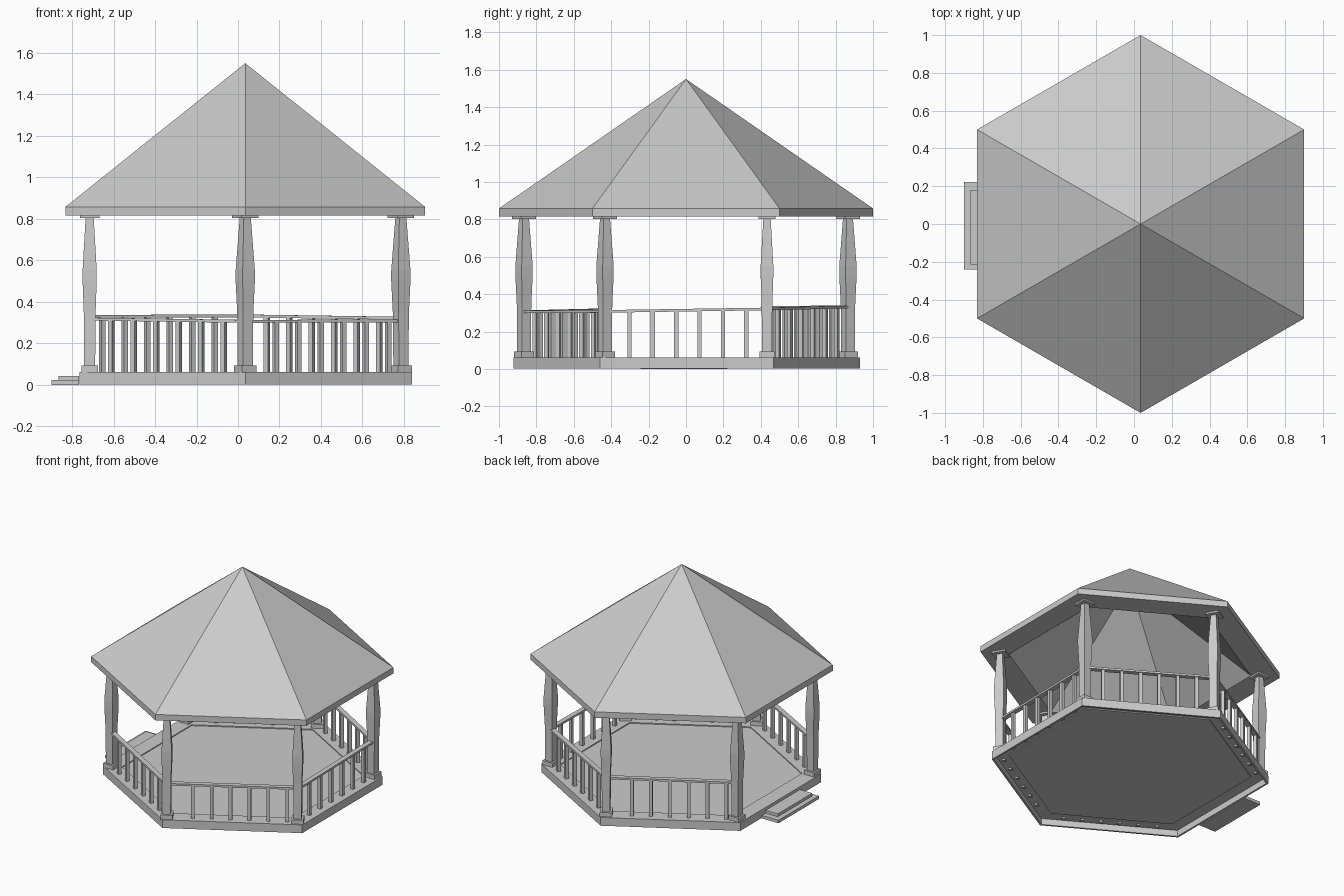
import bpy, bmesh
from math import cos, sin, pi, radians
from mathutils import Vector, Matrix

old = bpy.data.objects.get("Cube")
if old:
    bpy.data.objects.remove(old)

CX = 0.035          # hexagon centre along x
POST_R = 0.866      # radius of the post circle

grey = bpy.data.materials.new("plain_grey")
grey.use_nodes = True
colour = (0.6, 0.6, 0.6, 1)
grey.diffuse_color = colour
grey.node_tree.nodes["Principled BSDF"].inputs["Base Color"].default_value = colour


def finish(name, bm):
    bmesh.ops.recalc_face_normals(bm, faces=bm.faces)
    mesh = bpy.data.meshes.new(name)
    bm.to_mesh(mesh)
    bm.free()
    mesh.materials.append(grey)
    obj = bpy.data.objects.new(name, mesh)
    bpy.context.collection.objects.link(obj)


def lathe(name, sides, profile, turn, at, closed=False):
    """Stack of polygon rings (radius, z); radius 0 is a tip."""
    bm = bmesh.new()
    rings = []
    for r, z in profile:
        rings.append([bm.verts.new((at[0] + r * cos(turn + 2 * pi * i / sides),
                                    at[1] + r * sin(turn + 2 * pi * i / sides), z))
                      for i in range(sides if r else 1)])
    pairs = list(zip(rings, rings[1:]))
    if closed:
        pairs.append((rings[-1], rings[0]))
    for a, b in pairs:
        for i in range(sides):
            j = (i + 1) % sides
            if len(b) == 1:
                bm.faces.new((a[i], a[j], b[0]))
            elif len(a) == 1:
                bm.faces.new((a[0], b[j], b[i]))
            else:
                bm.faces.new((a[i], a[j], b[j], b[i]))
    if not closed:
        for ring in (rings[0], rings[-1]):
            if len(ring) > 1:
                bm.faces.new(ring)
    finish(name, bm)


def box(name, lo, hi):
    bm = bmesh.new()
    lo, hi = Vector(lo), Vector(hi)
    size = Matrix.Diagonal((*(hi - lo), 1))
    bmesh.ops.create_cube(bm, size=1, matrix=Matrix.Translation((lo + hi) / 2) @ size)
    finish(name, bm)


def beam(name, a, b, width, height):
    """Straight bar with a rectangular section from a to b."""
    side = (b - a).cross(Vector((0, 0, 1))).normalized() * width / 2
    up = Vector((0, 0, height / 2))
    bm = bmesh.new()
    ends = [[bm.verts.new(p + s * side + u * up)
             for s, u in ((-1, -1), (1, -1), (1, 1), (-1, 1))] for p in (a, b)]
    for i in range(4):
        j = (i + 1) % 4
        bm.faces.new((ends[0][i], ends[0][j], ends[1][j], ends[1][i]))
    for end in ends:
        bm.faces.new(end)
    finish(name, bm)


# Hollow roof with a fascia and a flat soffit
lathe("roof", 6, [(0, 1.44), (0.81, 0.815), (1.0, 0.815), (1.0, 0.858), (0, 1.55)],
      pi / 2, (CX, 0))

# Platform: hollow beneath, with a thin skirt and a slightly sunken floor panel
base = (CX + 0.002, 0.004)
lathe("platform_frame", 6, [(0.91, 0.002), (0.925, 0.002), (0.925, 0.062),
                            (0.80, 0.062), (0.80, 0.047), (0.91, 0.047)],
      pi / 2, base, closed=True)
lathe("floor_panel", 6, [(0.81, 0.04), (0.81, 0.055)], pi / 2, base)

# Entrance steps
box("lower_step", (-0.90, -0.242, 0), (-0.767, 0.222, 0.022))
box("upper_step", (-0.865, -0.215, 0.022), (-0.767, 0.18, 0.043))

# Posts: square foot, swelling shaft and flat cap
HALF = 2 ** -0.5    # square width to corner radius
foot = [(0.08, 0.06), (0.08, 0.092)]
shaft = [(0.053, 0.09), (0.057, 0.35), (0.068, 0.50), (0.068, 0.55), (0.039, 0.805)]
cap = [(0.093, 0.803), (0.093, 0.817)]
posts = []
for k, twist in enumerate((0, 30, 30, 0, 30, 0)):
    angle = radians(-150 + 60 * k)
    p = Vector((CX + POST_R * cos(angle), POST_R * sin(angle), 0))
    posts.append(p)
    for part, prof in (("post_foot", foot), ("post_shaft", shaft), ("post_cap", cap)):
        lathe(f"{part}_{k + 1}", 4, [(w * HALF, z) for w, z in prof],
              radians(45 + twist), p)


def rail_height(p):
    return 0.319 + 0.015 * p.y - 0.006 * p.x


# Railings on every side except the entrance
for k, shift in enumerate((0, 0.05, 0.01, 0, 0.05)):
    a, b = posts[k], posts[k + 1]
    d = (b - a).normalized()
    ends = [a + d * 0.02, b - d * 0.02]
    for p in ends:
        p.z = rail_height(p)
    beam(f"hand_rail_{k + 1}", ends[0], ends[1], 0.035, 0.014)
    for i in range(6):
        p = (a + b) / 2 + d * (0.125 * (i - 2.5) + shift)
        lathe(f"baluster_{k + 1}_{i + 1}", 4,
              [(0.023 * HALF, 0.035), (0.023 * HALF, rail_height(p))],
              radians(60 * k + 15), p)
